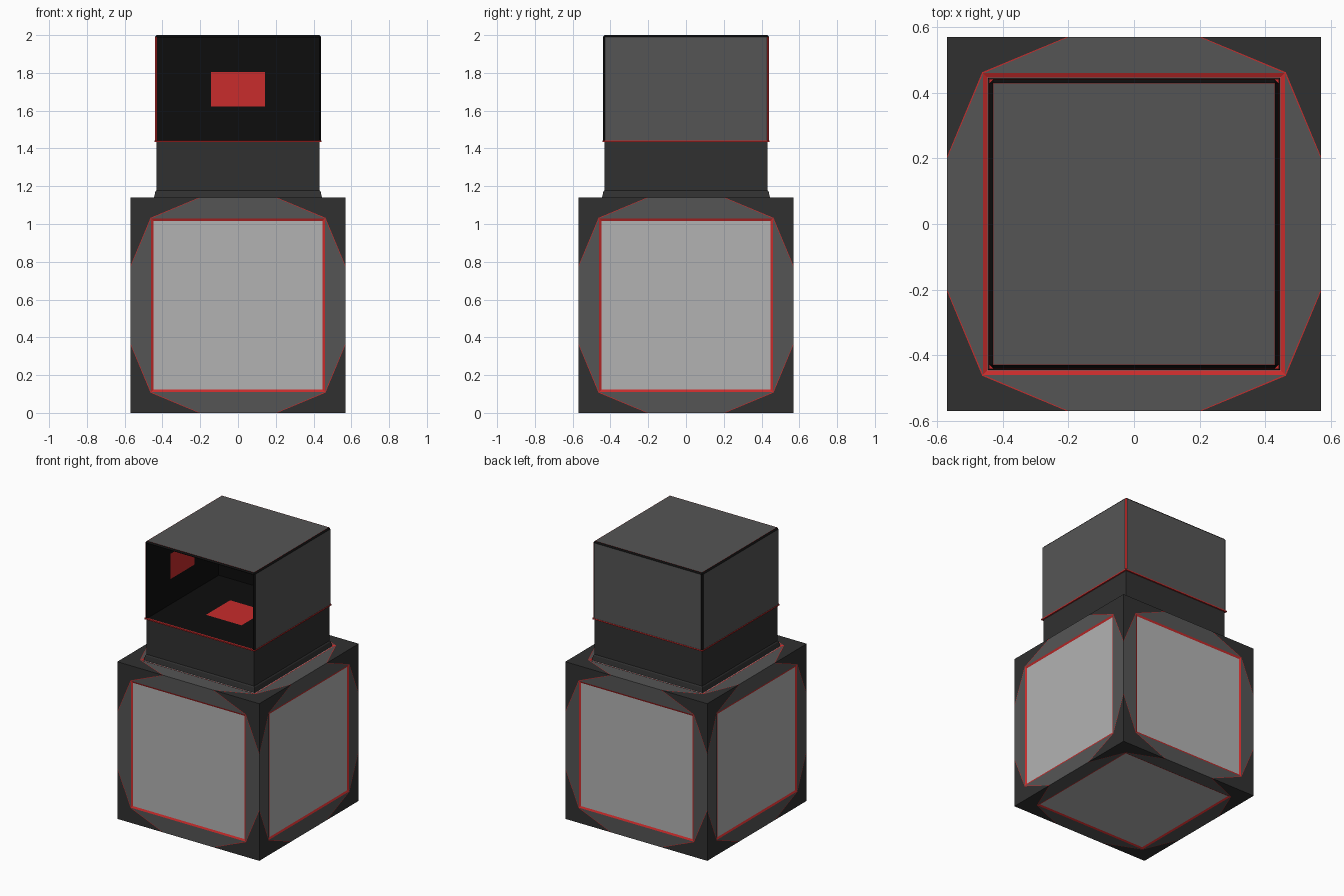
import bpy, bmesh, math
from mathutils import Matrix, Vector

if "Cube" in bpy.data.objects:
    bpy.data.objects.remove(bpy.data.objects["Cube"])

def mat(name, c):
    m = bpy.data.materials.new(name)
    m.diffuse_color = (*c, 1)
    m.use_nodes = True
    m.node_tree.nodes["Principled BSDF"].inputs["Base Color"].default_value = m.diffuse_color
    return m

MATS = [mat("mid_grey", (.091,) * 3), mat("dark_grey", (.03,) * 3), mat("light_grey", (.45,) * 3),
        mat("red", (.58, .025, .025)), mat("black", (.004,) * 3)]
MID, DARK, LIGHT, RED, BLACK = range(5)

def finish(bm, name):
    bmesh.ops.remove_doubles(bm, verts=bm.verts, dist=1e-5)
    me = bpy.data.meshes.new(name)
    bm.to_mesh(me)
    bm.free()
    for m in MATS:
        me.materials.append(m)
    ob = bpy.data.objects.new(name, me)
    bpy.context.collection.objects.link(ob)
    return ob

def face(bm, pts, m, M=Matrix()):
    f = bm.faces.new([bm.verts.new(M @ Vector(p)) for p in pts])
    f.material_index = m
    return f

# Base cube: six identical panelled faces
H, A, C, P, R = .57, .2, .46, .447, .564
bm = bmesh.new()
sides = [Matrix.Rotation(math.radians(a), 4, 'X') for a in (0, 90, 180, 270)]
sides += [Matrix.Rotation(math.radians(a), 4, 'Y') for a in (90, 270)]
for S in sides:
    S = Matrix.Translation((0, 0, H)) @ S
    face(bm, [(-P, -P, R), (P, -P, R), (P, P, R), (-P, P, R)], LIGHT, S)
    for q in range(4):
        M = S @ Matrix.Rotation(q * math.pi / 2, 4, 'Z')
        a, c = A + .006, C + .003
        face(bm, [(A, H, H), (-A, H, H), (-C, C, H), (C, C, H)], MID, M)
        face(bm, [(C, C, H), (-C, C, H), (-P, P, R), (P, P, R)], RED, M)
        face(bm, [(a, H, H), (c, c, H), (H, a, H), (H, H, H)], DARK, M)
        face(bm, [(A, H, H), (C, C, H), (c, c, H), (a, H, H)], RED, M)
        face(bm, [(H, A, H), (H, a, H), (c, c, H), (C, C, H)], RED, M)
bmesh.ops.remove_doubles(bm, verts=bm.verts, dist=1e-5)
bmesh.ops.recalc_face_normals(bm, faces=bm.faces)
finish(bm, "base_cube")

# Neck: square profile rings
def rings(name, prof):
    bm = bmesh.new()
    for (r0, z0, m), (r1, z1, _) in zip(prof, prof[1:]):
        for q in range(4):
            face(bm, [(-r0, -r0, z0), (r0, -r0, z0), (r1, -r1, z1), (-r1, -r1, z1)], m,
                 Matrix.Rotation(q * math.pi / 2, 4, 'Z'))
    return finish(bm, name)

rings("neck", [(.445, 1.137, DARK), (.438, 1.17, DARK), (.432, 1.178, DARK), (.432, 1.436, DARK)])
rings("neck_seam", [(.43, 1.434, RED), (.442, 1.434, RED), (.442, 1.443, RED), (.43, 1.443, RED)])

# Head: chamfered box, open at the front
W, Z0, Z1, YB = .44, 1.437, 2.0, .39
bm = bmesh.new()
bmesh.ops.create_cube(bm, size=1, matrix=Matrix.Translation((0, 0, (Z0 + Z1) / 2))
                      @ Matrix.Diagonal((2 * W, 2 * W, Z1 - Z0, 1)))
edges = [e for e in bm.edges if max(v.co.z for v in e.verts) > 1.5]
bmesh.ops.bevel(bm, geom=edges, offset=.01, segments=1, affect='EDGES', material=BLACK)
for f in bm.faces:
    n = f.normal
    if abs(n.z) < .1 and n.x * n.y > .3:
        f.material_index = RED
front = min(bm.faces, key=lambda f: f.normal.y)
front.material_index = BLACK
bmesh.ops.inset_region(bm, faces=[front], thickness=.003)
xs = [v.co.x for v in front.verts]
zs = [v.co.z for v in front.verts]
x0, x1, z0, z1 = min(xs), max(xs), min(zs), max(zs)
bm.faces.remove(front)

# Cavity walls: three-by-three grid with a red centre cell
def wall(o, u, v):
    o, u, v = Vector(o), Vector(u) / 3, Vector(v) / 3
    for i in range(3):
        for j in range(3):
            p = o + i * u + j * v
            face(bm, [p, p + u, p + u + v, p + v], RED if i == j == 1 else BLACK)

dx, dy, dz = (x1 - x0, 0, 0), (0, YB + W, 0), (0, 0, z1 - z0)
wall((x0, YB, z0), dx, dz)
wall((x0, -W, z0), dx, dy)
wall((x0, -W, z1), dy, dx)
wall((x0, -W, z0), dy, dz)
wall((x1, -W, z0), dz, dy)
finish(bm, "head_shell")

# Thin red inlays along the top edges of the head
rings("head_top_trim", [(.4305, 2.0004, RED), (.4285, 2.0004, RED)])
